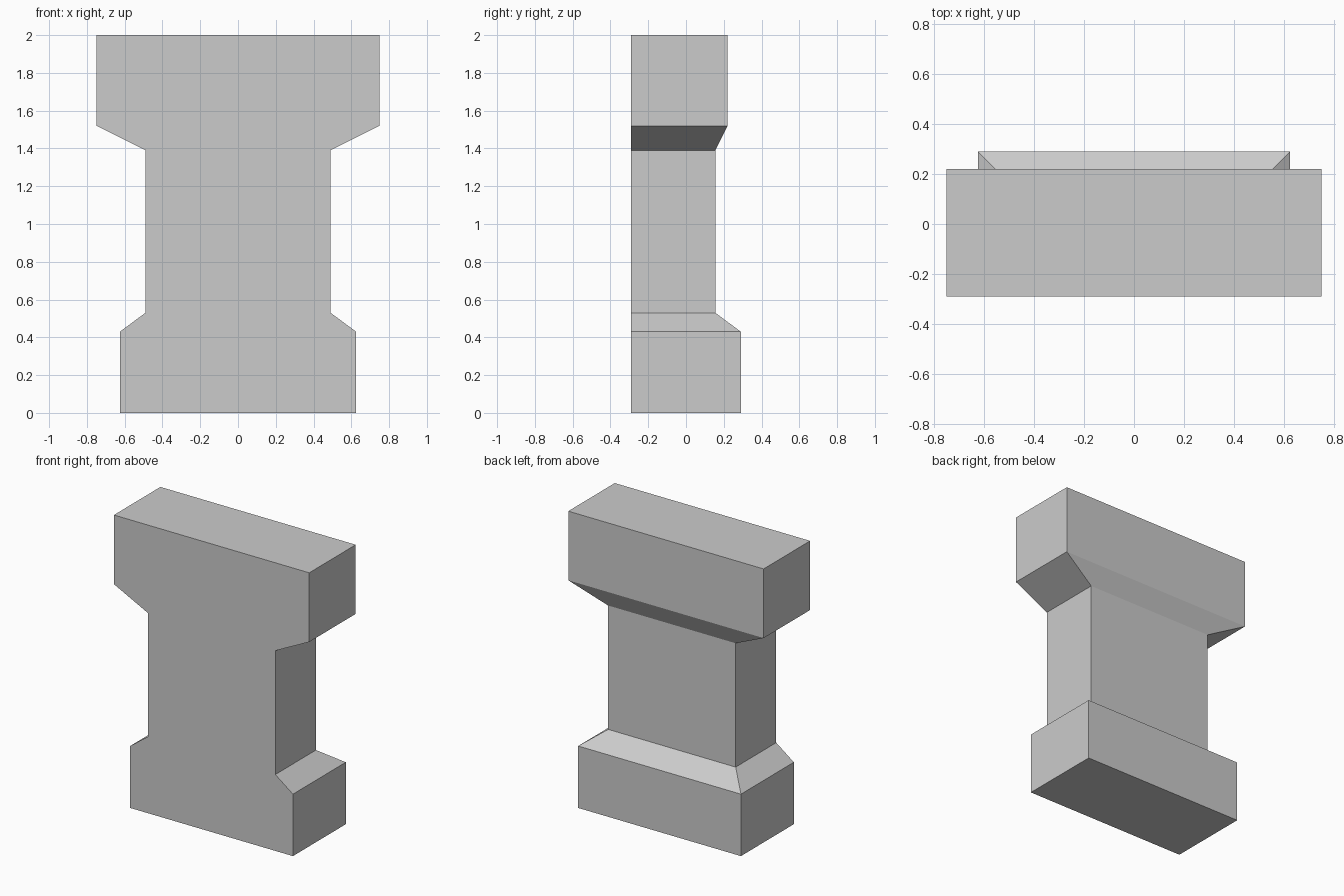
import bpy
import bmesh

cube = bpy.data.objects.get("Cube")
if cube:
    bpy.data.objects.remove(cube, do_unlink=True)

# Plain grey stone
stone = bpy.data.materials.new("grey_stone")
stone.use_nodes = True
colour = (0.6, 0.6, 0.6, 1)
stone.diffuse_color = colour
stone.node_tree.nodes["Principled BSDF"].inputs["Base Color"].default_value = colour

FRONT = -0.29

# Pillar profile: height, half width, back depth
levels = [
    (0.0, 0.625, 0.29),    # foot
    (0.43, 0.625, 0.29),
    (0.53, 0.49, 0.155),   # shaft
    (1.39, 0.49, 0.155),
    (1.52, 0.75, 0.22),    # capital
    (2.0, 0.75, 0.22),
]

# Stack rectangular rings against the flat front and skin them
bm = bmesh.new()
rings = []
for z, w, back in levels:
    corners = [(-w, FRONT), (w, FRONT), (w, back), (-w, back)]
    rings.append([bm.verts.new((x, y, z)) for x, y in corners])
for low, high in zip(rings, rings[1:]):
    for i in range(4):
        j = (i + 1) % 4
        bm.faces.new((low[i], low[j], high[j], high[i]))
bm.faces.new(rings[0][::-1])
bm.faces.new(rings[-1])
bmesh.ops.recalc_face_normals(bm, faces=bm.faces[:])

mesh = bpy.data.meshes.new("wall_pillar")
bm.to_mesh(mesh)
bm.free()
mesh.materials.append(stone)
pillar = bpy.data.objects.new("wall_pillar", mesh)
bpy.context.collection.objects.link(pillar)
